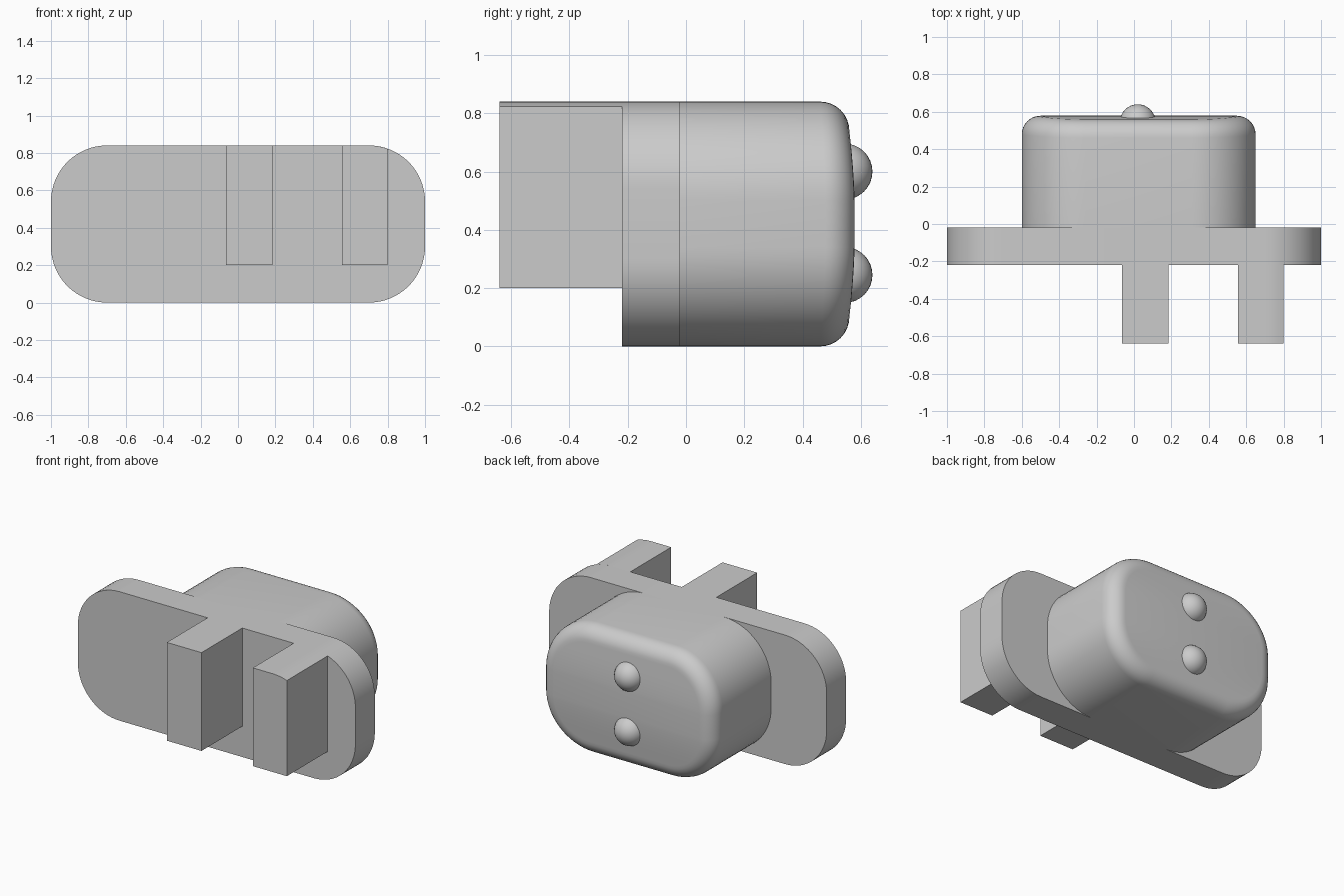
import bpy, bmesh, math

cube = bpy.data.objects.get("Cube")
if cube:
    bpy.data.objects.remove(cube, do_unlink=True)

grey = bpy.data.materials.new("plain grey")
grey.use_nodes = True
colour = (0.6, 0.6, 0.6, 1)
grey.diffuse_color = colour
grey.node_tree.nodes["Principled BSDF"].inputs["Base Color"].default_value = colour

HEIGHT = 0.84
MID = HEIGHT / 2


def finish(name, bm):
    bmesh.ops.recalc_face_normals(bm, faces=bm.faces)
    mesh = bpy.data.meshes.new(name)
    bm.to_mesh(mesh)
    bm.free()
    mesh.materials.append(grey)
    obj = bpy.data.objects.new(name, mesh)
    bpy.context.collection.objects.link(obj)
    bpy.ops.object.select_all(action='DESELECT')
    obj.select_set(True)
    bpy.context.view_layer.objects.active = obj
    bpy.ops.object.shade_smooth_by_angle(angle=math.radians(30))
    return obj


def rounded(cx, half_w, half_h, radius, seg=16):
    """Rounded rectangle in x and z, starting at the lower right corner."""
    points = []
    for corner, (sx, sz) in enumerate([(1, -1), (1, 1), (-1, 1), (-1, -1)]):
        for i in range(seg + 1):
            a = math.pi / 2 * (corner - 1 + i / seg)
            points.append((cx + sx * (half_w - radius) + radius * math.cos(a),
                           MID + sz * (half_h - radius) + radius * math.sin(a)))
    return points


def bridge(bm, a, b):
    for i in range(len(a)):
        j = (i + 1) % len(a)
        bm.faces.new((a[i], a[j], b[j], b[i]))


def prism(name, outline, y0, y1):
    bm = bmesh.new()
    front, back = ([bm.verts.new((x, y, z)) for x, z in outline] for y in (y0, y1))
    bridge(bm, front, back)
    bm.faces.new(front)
    bm.faces.new(back)
    return finish(name, bm)


# Mounting plate
CORNER = 0.3
prism("mounting_plate", rounded(0, 1, MID, CORNER), -0.22, -0.02)


# Prongs, whose tops follow the plate outline
def plate_top(x):
    d = max(0, x - (1 - CORNER))
    return HEIGHT - CORNER + math.sqrt(CORNER ** 2 - d ** 2)


for name, x0, x1 in [("middle_prong", -0.065, 0.185), ("left_prong", 0.555, 0.8)]:
    steps = [x1 + (x0 - x1) * i / 10 for i in range(11)]
    if plate_top(x1) == HEIGHT:
        steps = [x1, x0]
    prism(name, [(x0, 0.2), (x1, 0.2)] + [(x, plate_top(x)) for x in steps], -0.64, -0.22)

# Body with a filleted rim and a slightly crowned back
CX, HALF_W, RADIUS, FILLET = 0.025, 0.625, 0.34, 0.1


def crown(z):
    return 0.58 - 0.19 * (z - MID) ** 2


bm = bmesh.new()
cap = rounded(CX, HALF_W - FILLET, MID - FILLET, RADIUS - FILLET)
rings = [[bm.verts.new((x, -0.02, z)) for x, z in rounded(CX, HALF_W, MID, RADIUS)]]
for i in range(9):
    a = math.pi / 2 * i / 8
    inset = FILLET * (1 - math.cos(a))
    outline = rounded(CX, HALF_W - inset, MID - inset, RADIUS - inset)
    rings.append([bm.verts.new((x, crown(cz) - FILLET + FILLET * math.sin(a), z))
                  for (x, z), (_, cz) in zip(outline, cap)])
for a, b in zip(rings, rings[1:]):
    bridge(bm, a, b)
bm.faces.new(rings[0])
top = rings[-1]
n = len(top)
for i in range(n // 2 - 1):
    bm.faces.new((top[i], top[i + 1], top[n - 2 - i], top[n - 1 - i]))
finish("body", bm)

# Round studs on the back
for name, z in [("upper_stud", 0.6), ("lower_stud", 0.245)]:
    bm = bmesh.new()
    bmesh.ops.create_uvsphere(bm, u_segments=32, v_segments=16, radius=0.096)
    stud = finish(name, bm)
    stud.location = (0.02, 0.544, z)
